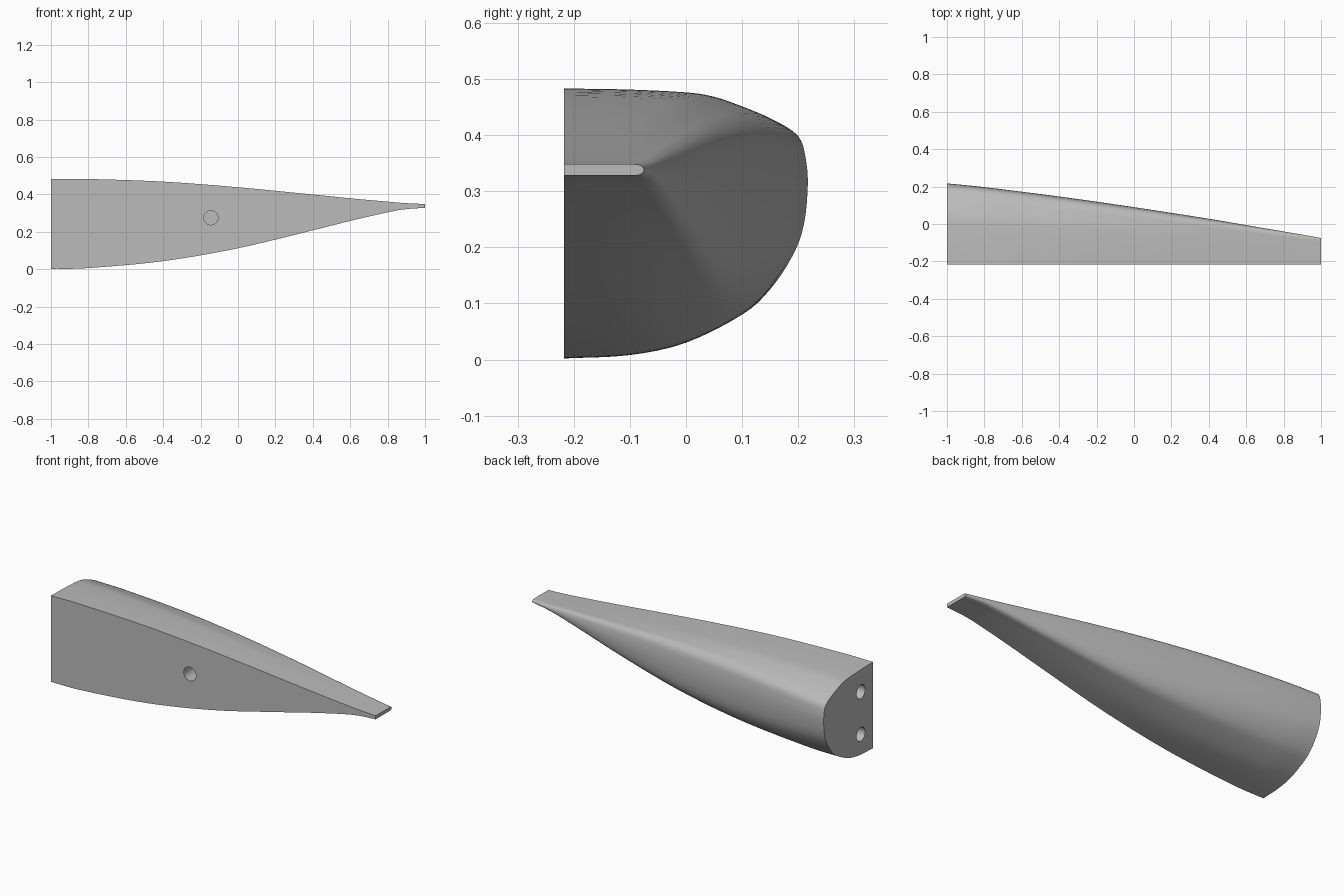
import bpy, bmesh, math
from mathutils import Vector

if "Cube" in bpy.data.objects:
    bpy.data.objects.remove(bpy.data.objects["Cube"])

Y0 = -0.217  # flat front face

# Normalised cross-sections (across, up): root end and thin rounded tip
ROOT = [(-.217, .482), (-.1, .48), (0, .475), (.05, .468), (.1, .451), (.16, .425),
        (.2, .398), (.213, .36), (.217, .31), (.21, .24), (.19, .185), (.15, .125),
        (.1, .08), (0, .03), (-.1, .008), (-.217, .002)]
ROOT = [((y - Y0) / .434, (z - .002) / .48) for y, z in ROOT]
TIP = [(0, 1), (.27, 1), (.5, 1), (.62, 1), (.75, 1), (.88, 1), (.95, .92), (.985, .75),
       (1, .5), (.985, .25), (.95, .08), (.88, 0), (.75, 0), (.5, 0), (.27, 0), (0, 0)]

# Stations along the length: x, bottom z, top z, back y
STATIONS = [(-1, .002, .482, .217), (-.8, .006, .482, .197), (-.4, .043, .468, .147),
            (0, .112, .438, .09), (.4, .208, .399, .028), (.6, .258, .379, -.006),
            (.8, .304, .361, -.04), (.9, .321, .353, -.057), (1, .328, .348, -.075)]


def spline(points, steps):
    """Catmull-Rom curve through points of any dimension."""
    p = [Vector(q) for q in points]
    p = [2 * p[0] - p[1]] + p + [2 * p[-1] - p[-2]]
    out = []
    for i in range(1, len(p) - 2):
        a, b, c, d = p[i - 1:i + 3]
        for k in range(steps):
            t = k / steps
            out.append(0.5 * (2 * b + (c - a) * t + (2 * a - 5 * b + 4 * c - d) * t ** 2
                              + (3 * b - a - 3 * c + d) * t ** 3))
    return out + [p[-2]]


grey = bpy.data.materials.new("light_grey")
grey.diffuse_color = (0.5, 0.5, 0.5, 1)
grey.use_nodes = True
grey.node_tree.nodes["Principled BSDF"].inputs["Base Color"].default_value = grey.diffuse_color

# Tapered body: loft from root section to tip section
root, tip = spline(ROOT, 4), spline(TIP, 4)
bm = bmesh.new()
rings = []
for x, lo, hi, back in spline(STATIONS, 6):
    t = (x + 1) / 2
    ring = []
    for r, e in zip(root, tip):
        u, v = r.lerp(e, t)
        ring.append(bm.verts.new((x, Y0 + u * (back - Y0), lo + v * (hi - lo))))
    rings.append(ring)
for a, b in zip(rings, rings[1:]):
    n = len(a)
    for i in range(n):
        j = (i + 1) % n
        bm.faces.new((a[i], a[j], b[j], b[i]))
bm.faces.new(rings[0])
bm.faces.new(rings[-1])
bmesh.ops.recalc_face_normals(bm, faces=bm.faces)
mesh = bpy.data.meshes.new("tapered_leg")
bm.to_mesh(mesh)
bm.free()
leg = bpy.data.objects.new("tapered_leg", mesh)
bpy.context.collection.objects.link(leg)
mesh.materials.append(grey)


def drill(name, centre, rotation, depth):
    """Cut a round blind hole into the leg."""
    bpy.ops.mesh.primitive_cylinder_add(vertices=40, radius=.038, depth=2 * depth,
                                        location=centre, rotation=rotation)
    cutter = bpy.context.object
    cutter.name = name
    cutter.data.materials.append(grey)
    mod = leg.modifiers.new(name, 'BOOLEAN')
    mod.operation, mod.solver, mod.object = 'DIFFERENCE', 'EXACT', cutter
    bpy.context.view_layer.objects.active = leg
    bpy.ops.object.modifier_apply(modifier=name)
    bpy.data.objects.remove(cutter)


# Dowel holes: one in the front face, two in the root end
drill("front_hole", (-.145, Y0, .275), (math.pi / 2, 0, 0), .15)
for z in (.12, .357):
    drill("end_hole", (-1, -.11, z), (0, math.pi / 2, 0), .2)

bpy.ops.object.select_all(action='DESELECT')
leg.select_set(True)
bpy.context.view_layer.objects.active = leg
bpy.ops.object.shade_smooth_by_angle(angle=math.radians(30))
